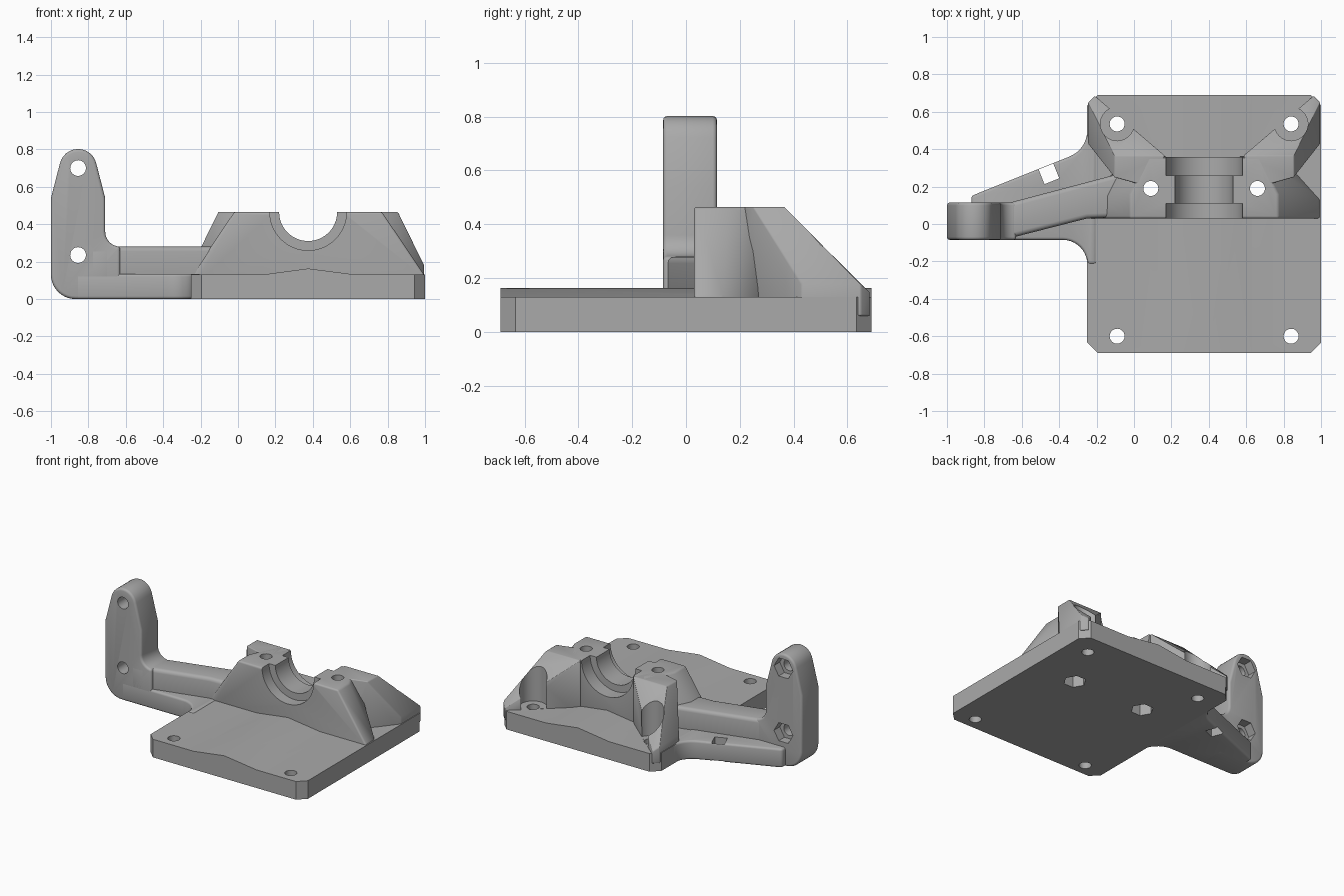
import bpy, bmesh
from math import pi, cos, sin, radians
from mathutils import Vector, Matrix

old = bpy.data.objects.get("Cube")
if old:
    bpy.data.objects.remove(old, do_unlink=True)

CX = 0.375            # symmetry plane of the main body
TOP = 0.465           # height of the bearing block
GREY = (0.4, 0.4, 0.4, 1)

mat = bpy.data.materials.new("plain grey")
mat.use_nodes = True
mat.diffuse_color = GREY
mat.node_tree.nodes["Principled BSDF"].inputs["Base Color"].default_value = GREY


def finish(bm, name):
    bmesh.ops.recalc_face_normals(bm, faces=bm.faces)
    me = bpy.data.meshes.new(name)
    bm.to_mesh(me)
    bm.free()
    me.materials.append(mat)
    ob = bpy.data.objects.new(name, me)
    bpy.context.collection.objects.link(ob)
    return ob


def arc(cx, cy, r, a0, a1, n=10):
    angles = [radians(a0 + (a1 - a0) * i / n) for i in range(n + 1)]
    return [(cx + r * cos(a), cy + r * sin(a)) for a in angles]


def prism(name, pts, axis, lo, hi):
    """Extrude a 2D outline along y or z."""
    place = (lambda p: (p[0], lo, p[1])) if axis == "y" else (lambda p: (p[0], p[1], lo))
    bm = bmesh.new()
    face = bm.faces.new([bm.verts.new(place(p)) for p in pts])
    new = bmesh.ops.extrude_face_region(bm, geom=[face])["geom"]
    step = Vector((0, hi - lo, 0)) if axis == "y" else Vector((0, 0, hi - lo))
    bmesh.ops.translate(bm, vec=step, verts=[v for v in new if isinstance(v, bmesh.types.BMVert)])
    return finish(bm, name)


def hull(name, pts):
    bm = bmesh.new()
    for p in pts:
        bm.verts.new(p)
    bmesh.ops.convex_hull(bm, input=bm.verts[:])
    bmesh.ops.delete(bm, geom=[v for v in bm.verts if not v.link_faces], context="VERTS")
    bmesh.ops.dissolve_limit(bm, angle_limit=0.01, verts=bm.verts[:], edges=bm.edges[:])
    return finish(bm, name)


def rod(axis, a, b, r, lo, hi, n=32):
    """Round or six-sided cutter along y or z."""
    return prism("cutter", arc(a, b, r, 0, 360 - 360 / n, n - 1), axis, lo, hi)


def apply(ob, kind, **settings):
    mod = ob.modifiers.new(kind, kind)
    for key, value in settings.items():
        setattr(mod, key, value)
    bpy.context.view_layer.objects.active = ob
    bpy.ops.object.modifier_apply(modifier=mod.name)


def soften(ob, width):
    apply(ob, "BEVEL", width=width, segments=3, limit_method="ANGLE", angle_limit=radians(32))


def cut(parts, cutter):
    for ob in parts:
        apply(ob, "BOOLEAN", operation="DIFFERENCE", solver="EXACT", object=cutter)
    bpy.data.objects.remove(cutter, do_unlink=True)


# Base plate with a shallow ridge, corners chamfered
plate = prism("base_plate", [(-0.25, 0), (1, 0), (1, 0.13), (0.63, 0.13), (CX, 0.163),
                             (0.13, 0.13), (-0.25, 0.13)], "y", -0.69, 0.69)
for x in (-0.25, 1):
    for y in (-0.69, 0.69):
        c = prism("cutter", [(x + 0.056 * dx, y + 0.056 * dy)
                             for dx, dy in ((1, 0), (0, 1), (-1, 0), (0, -1))], "z", -0.1, 0.3)
        # diamond spans the corner
        c.data.transform(Matrix.Translation((0, 0, 0)))
        cut([plate], c)

# Bearing block
block = hull("bearing_block", [
    (CX + s * u, y, z) for s in (-1, 1) for u, y, z in (
        (0.62, 0.03, 0.13), (0.62, 0.13, 0.13), (0.5, 0.26, 0.13), (0.21, 0.36, 0.13),
        (0.62, 0.03, 0.06), (0.62, 0.13, 0.06), (0.5, 0.26, 0.06), (0.21, 0.36, 0.06),
        (0.395, 0.03, TOP), (0.395, 0.16, TOP), (0.3, 0.36, TOP))])
soften(block, 0.012)

# Sloping ribs to the back corners
ribs = []
for side, s in (("right", -1), ("left", 1)):
    rib = hull(side + "_rib", [(CX + s * u, y, z) for u, y, z in (
        (0.3, 0.2, TOP), (0.48, 0.25, TOP), (0.48, 0.365, TOP), (0.21, 0.365, TOP),
        (0.62, 0.43, 0.18), (0.62, 0.65, 0.175), (0.585, 0.685, 0.145),
        (0.21, 0.36, 0.06), (0.3, 0.2, 0.06), (0.5, 0.28, 0.06),
        (0.62, 0.43, 0.06), (0.62, 0.65, 0.06), (0.585, 0.685, 0.06))])
    soften(rib, 0.006)
    ribs.append(rib)

# Bearing channel: wide at both ends, narrow in the middle
for r, lo, hi in ((0.155, -0.1, 0.6), (0.205, -0.1, 0.11), (0.205, 0.26, 0.6)):
    cut([block], rod("y", CX, TOP, r, lo, hi, 64))

# Arm: low flange, raised wall and upright
flange = prism("arm_flange",
               [(-0.87, -0.085)] + arc(-0.38, -0.215, 0.13, 90, 0)
               + [(-0.2, -0.215), (-0.2, 0.5)]
               + arc(-0.4, 0.5, 0.15, 0, -68, 8) + [(-0.87, 0.15)], "z", 0, 0.135)
soften(flange, 0.015)
wall = prism("arm_wall", [(-0.8, -0.085), (-0.7, -0.085), (-0.25, 0.03), (0, 0.04),
                          (0, 0.29), (-0.7, 0.105), (-0.8, 0.105)], "z", 0.05, 0.28)
soften(wall, 0.025)
upright = prism("arm_upright",
                arc(-0.87, 0.13, 0.13, 270, 180) + [(-1, 0.54)]
                + arc(-0.855, 0.702, 0.1, 168, 12, 12) + [(-0.71, 0.54)]
                + arc(-0.63, 0.36, 0.08, 180, 270, 8) + [(-0.63, 0)], "y", -0.085, 0.115)
soften(upright, 0.02)

# Plate screw holes, with round clearance cut into the ribs
for s, rib in ((-1, ribs[0]), (1, ribs[1])):
    x = CX + s * 0.465
    cut([plate], rod("z", x, -0.6, 0.04, -0.1, 0.5))
    cut([rib], rod("z", x, 0.535, 0.09, 0.131, 0.7))
    cut([plate, rib], rod("z", x, 0.535, 0.04, -0.1, 0.7))
    # Clamp screw holes with nut pockets underneath
    x = CX + s * 0.285
    cut([plate, block, rib], rod("z", x, 0.19, 0.04, -0.1, 0.7))
    cut([plate, block, rib], rod("z", x, 0.19, 0.075, -0.1, 0.11, 6))

# Upright screw holes with nut pockets behind
arm = [flange, wall, upright]
for z in (0.7, 0.235):
    cut(arm, rod("y", -0.855, z, 0.042, -0.3, 0.3))
    cut(arm, rod("y", -0.855, z, 0.075, 0.05, 0.3, 6))

# Square slot through the flange
cut([flange], prism("cutter", arc(-0.455, 0.268, 0.06, 67, 337, 3), "z", -0.1, 0.3))

# Smooth shading with sharp edges kept
for ob in [plate, block] + ribs + arm:
    bpy.ops.object.select_all(action="DESELECT")
    ob.select_set(True)
    bpy.context.view_layer.objects.active = ob
    bpy.ops.object.shade_smooth_by_angle(angle=radians(32))
